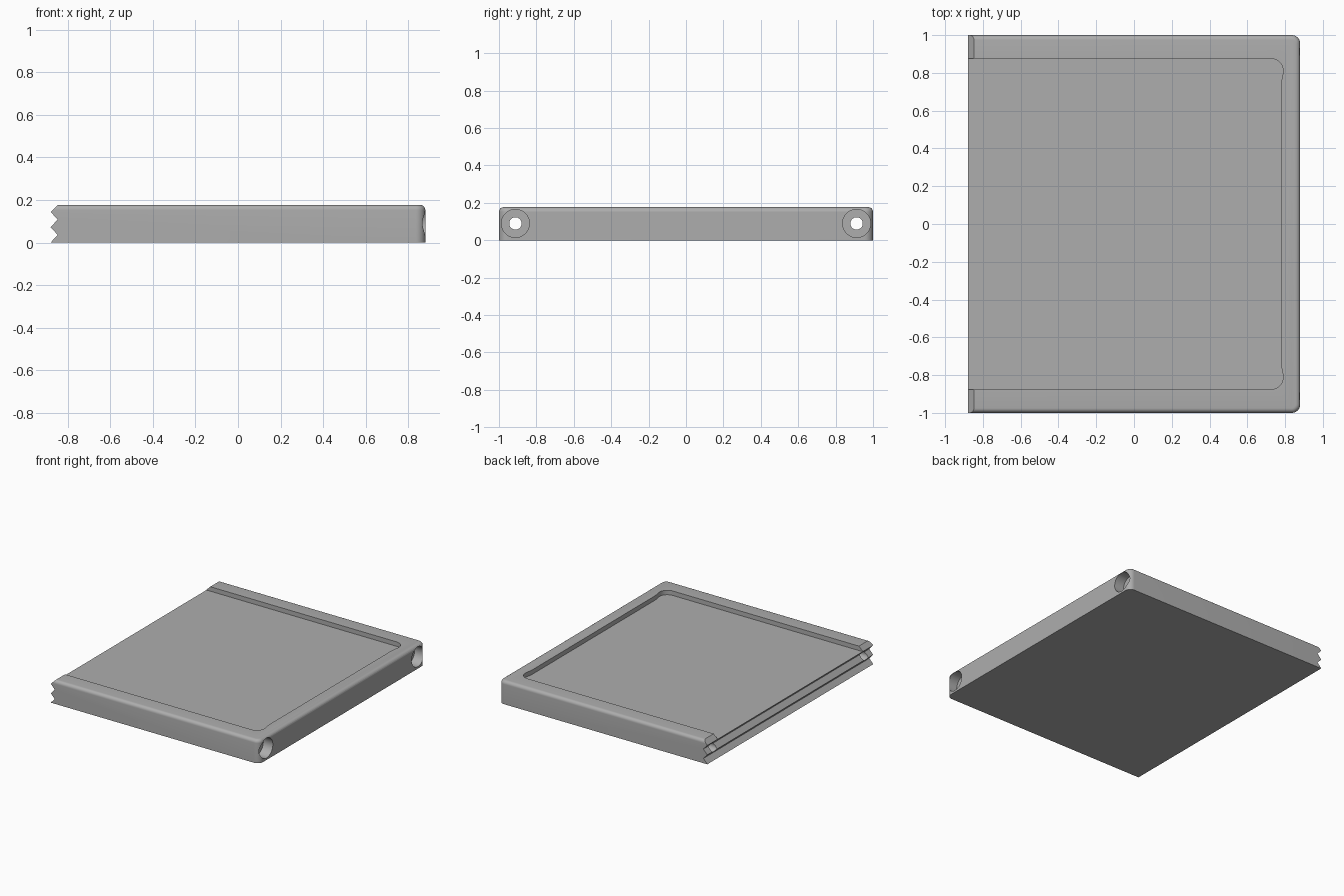
import bpy, bmesh, math

if "Cube" in bpy.data.objects:
    bpy.data.objects.remove(bpy.data.objects["Cube"])

grey = bpy.data.materials.new("plain grey")
grey.diffuse_color = (0.42, 0.42, 0.42, 1)
grey.use_nodes = True
grey.node_tree.nodes["Principled BSDF"].inputs["Base Color"].default_value = grey.diffuse_color


def prism(name, points, axis, lo, hi):
    """Extrude a closed outline along y (points are x,z) or z (points are x,y)."""
    bm = bmesh.new()
    place = (lambda a, b, c: (a, c, b)) if axis == 'y' else (lambda a, b, c: (a, b, c))
    face = bm.faces.new([bm.verts.new(place(a, b, lo)) for a, b in points])
    extruded = bmesh.ops.extrude_face_region(bm, geom=[face])["geom"]
    verts = [v for v in extruded if isinstance(v, bmesh.types.BMVert)]
    shift = place(0, 0, hi - lo)
    bmesh.ops.translate(bm, verts=verts, vec=shift)
    bmesh.ops.recalc_face_normals(bm, faces=bm.faces)
    mesh = bpy.data.meshes.new(name)
    bm.to_mesh(mesh)
    bm.free()
    obj = bpy.data.objects.new(name, mesh)
    bpy.context.collection.objects.link(obj)
    return obj


def round_edges(obj, test, radius, segments):
    bm = bmesh.new()
    bm.from_mesh(obj.data)
    edges = [e for e in bm.edges if test(*[v.co for v in e.verts])]
    bmesh.ops.bevel(bm, geom=edges, offset=radius, segments=segments,
                    profile=0.5, affect='EDGES')
    bm.to_mesh(obj.data)
    bm.free()


def cut(obj, cutter):
    mod = obj.modifiers.new("cut", 'BOOLEAN')
    mod.operation = 'DIFFERENCE'
    mod.solver = 'EXACT'
    mod.object = cutter
    bpy.context.view_layer.objects.active = obj
    bpy.ops.object.modifier_apply(modifier=mod.name)
    bpy.data.objects.remove(cutter, do_unlink=True)


# Plate with a serrated left end
TOP = 0.177
profile = [(0.88, 0), (0.88, TOP), (-0.847, TOP), (-0.88, 0.144),
           (-0.847, 0.108), (-0.88, 0.072), (-0.847, 0.036), (-0.88, 0)]
plate = prism("serrated_plate", profile, 'y', -1, 1)

# Rounded right corners, then the rounded top border
round_edges(plate, lambda a, b: min(a.x, b.x) > 0.87 and abs(a.z - b.z) > 0.1, 0.045, 8)
round_edges(plate, lambda a, b: min(a.z, b.z) > TOP - 0.001
            and max(a.x, b.x) > -0.8, 0.025, 6)

# Shallow tray with relieved corners, open at the serrated end
corner = [(0.725 + 0.065 * math.sin(t), 0.81 + 0.065 * math.cos(t))
          for t in [math.radians(10 * i) for i in range(11)]]
half = [(-1, 0.875)] + corner + [(0.782, 0.765), (0.78, 0.74)]
outline = half + [(x, -y) for x, y in reversed(half)]
cut(plate, prism("tray_cutter", outline, 'z', 0.143, 0.3))

# Counterbored bolt holes running the length of both rails
for side in (-1, 1):
    for radius, start, end in ((0.033, -1, 1), (0.075, 0.80, 1)):
        bpy.ops.mesh.primitive_cylinder_add(
            vertices=48, radius=radius, depth=end - start,
            location=((start + end) / 2, side * 0.912, 0.09),
            rotation=(0, math.pi / 2, 0))
        cut(plate, bpy.context.object)

plate.data.materials.clear()
plate.data.materials.append(grey)
bpy.ops.object.select_all(action='DESELECT')
plate.select_set(True)
bpy.context.view_layer.objects.active = plate
bpy.ops.object.shade_smooth_by_angle(angle=math.radians(30))
